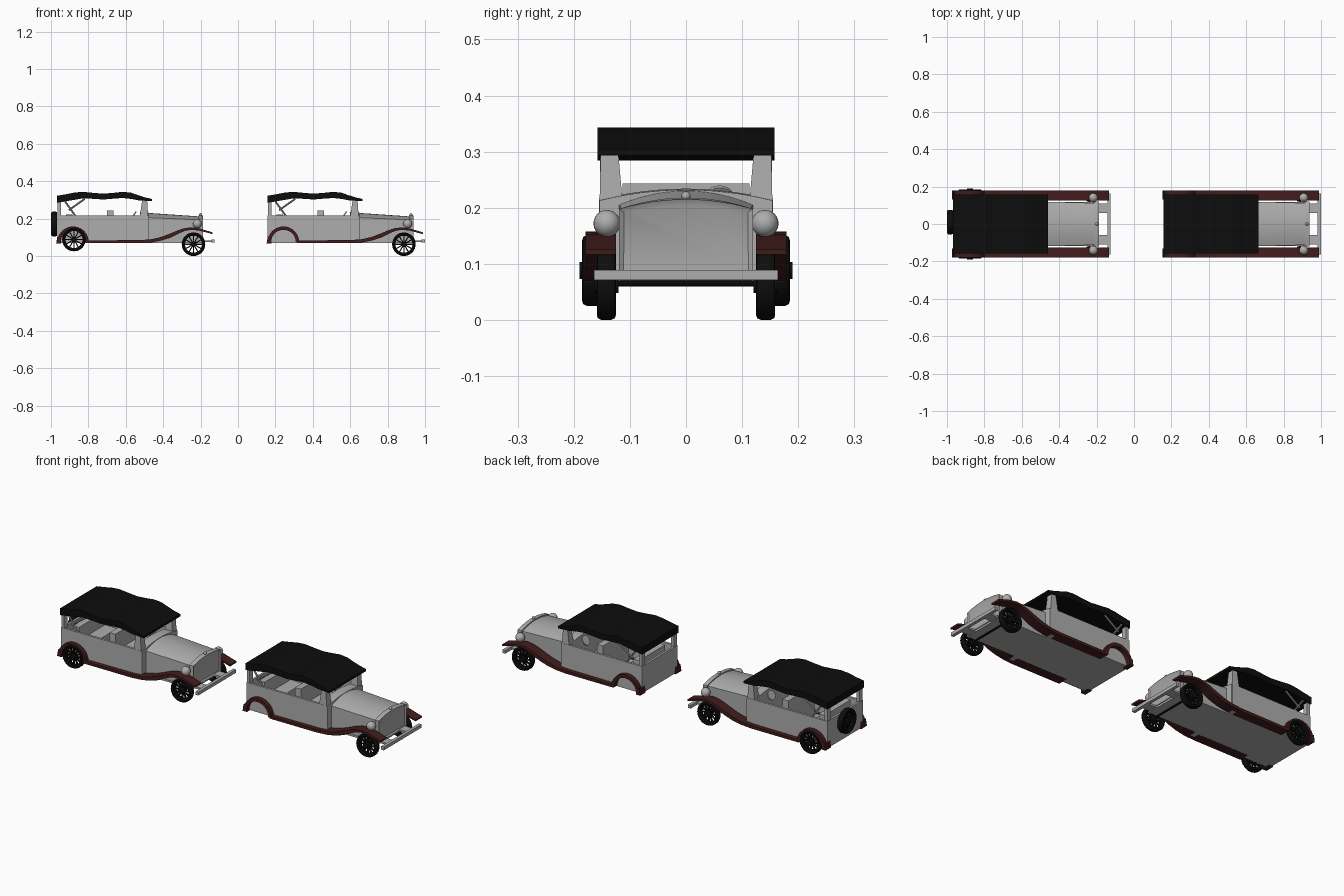
import bpy, bmesh, math
from mathutils import Vector, Matrix

if "Cube" in bpy.data.objects:
    bpy.data.objects.remove(bpy.data.objects["Cube"])

def material(name, rgb):
    m = bpy.data.materials.new(name)
    m.diffuse_color = (*rgb, 1)
    m.use_nodes = True
    m.node_tree.nodes["Principled BSDF"].inputs["Base Color"].default_value = m.diffuse_color
    return m

SILVER = material("silver_grey", (0.42, 0.42, 0.42))
BLACK = material("black", (0.004, 0.004, 0.004))
RED = material("dark_red", (0.055, 0.012, 0.012))
shift = 0.0  # x offset of the car being built

def finish(name, bm, mat, loc=(0, 0, 0), rot_z=0.0):
    bmesh.ops.recalc_face_normals(bm, faces=bm.faces)
    me = bpy.data.meshes.new(name)
    bm.to_mesh(me)
    bm.free()
    me.materials.append(mat)
    ob = bpy.data.objects.new(name, me)
    ob.location = Vector(loc) + Vector((shift, 0, 0))
    ob.rotation_euler.z = rot_z
    bpy.context.collection.objects.link(ob)
    return ob

def loft(name, rings, mat, inset=None):
    bm = bmesh.new()
    vs = [[bm.verts.new(p) for p in r] for r in rings]
    n = len(rings[0])
    for a, b in zip(vs, vs[1:]):
        for i in range(n):
            bm.faces.new((a[i], a[(i + 1) % n], b[(i + 1) % n], b[i]))
    bm.faces.new(vs[0])
    cap = bm.faces.new(vs[-1])
    if inset:
        bmesh.ops.recalc_face_normals(bm, faces=bm.faces)
        bmesh.ops.inset_region(bm, faces=[cap], thickness=inset[0], depth=inset[1])
    return finish(name, bm, mat)

def prism(name, outline, y0, y1, mat):
    """Side outline (x, z) extruded from y0 to y1."""
    return loft(name, [[(x, y, z) for x, z in outline] for y in (y0, y1)], mat)

def box(name, x0, x1, y0, y1, z0, z1, mat):
    return prism(name, [(x0, z0), (x1, z0), (x1, z1), (x0, z1)], y0, y1, mat)

def section(x, half, side, peak, z0=0.075, n=12):
    """Cross-section with an arched top."""
    arch = []
    for i in range(n + 1):
        t = -1 + 2 * i / n
        arch.append((x, half * t, side + (peak - side) * (1 - t * t)))
    return [(x, -half, z0)] + arch + [(x, half, z0)]

def rod(name, a, b, r, mat, n=8):
    a, b = Vector(a), Vector(b)
    bm = bmesh.new()
    m = Matrix.Translation((a + b) / 2) @ (b - a).to_track_quat('Z', 'Y').to_matrix().to_4x4()
    bmesh.ops.create_cone(bm, cap_ends=True, segments=n, radius1=r, radius2=r,
                          depth=(b - a).length, matrix=m)
    return finish(name, bm, mat)

def ball(name, loc, r, mat):
    bm = bmesh.new()
    bmesh.ops.create_uvsphere(bm, u_segments=20, v_segments=12, radius=r)
    return finish(name, bm, mat, loc)

def wheel(name, loc, rot_z=0.0, R=0.063, w=0.017):
    """Tyre ring, spokes and hub around the local y axis."""
    bm = bmesh.new()
    prof = [(0.72 * R, -0.7 * w), (0.86 * R, -w), (0.95 * R, -0.9 * w), (R, -0.5 * w),
            (R, 0.5 * w), (0.95 * R, 0.9 * w), (0.86 * R, w), (0.72 * R, 0.7 * w)]
    n = 32
    rings = [[bm.verts.new((r * math.cos(a), y, r * math.sin(a))) for r, y in prof]
             for a in (2 * math.pi * i / n for i in range(n))]
    for i in range(n):
        a, b = rings[i], rings[(i + 1) % n]
        for j in range(len(prof)):
            k = (j + 1) % len(prof)
            bm.faces.new((a[j], a[k], b[k], b[j]))
    for i in range(12):
        m = Matrix.Rotation(i * math.pi / 6, 4, 'Y') @ Matrix.Translation((0.42 * R, 0, 0)) \
            @ Matrix.Diagonal((0.7 * R, 0.008, 0.006, 1))
        bmesh.ops.create_cube(bm, size=1, matrix=m)
    bmesh.ops.create_cone(bm, cap_ends=True, segments=16, radius1=0.015, radius2=0.015,
                          depth=0.044 if rot_z == 0 else 0.03,
                          matrix=Matrix.Rotation(math.pi / 2, 4, 'X'))
    return finish(name, bm, BLACK, loc, rot_z)

def car(tag, complete):
    # body tub
    box("floor" + tag, -0.966, -0.48, -0.155, 0.155, 0.07, 0.082, SILVER)
    box("chassis" + tag, -0.48, -0.19, -0.118, 0.118, 0.07, 0.08, SILVER)
    box("rear_panel" + tag, -0.966, -0.954, -0.155, 0.155, 0.075, 0.217, SILVER)
    for s in (-1, 1):
        box("side_panel" + tag, -0.966, -0.48, s * 0.155, s * 0.143, 0.075, 0.217, SILVER)
    loft("cowl" + tag, [section(-0.525, 0.154, 0.215, 0.234),
                        section(-0.475, 0.154, 0.213, 0.232)], SILVER)
    # hood and radiator
    loft("hood" + tag, [section(-0.476, 0.119, 0.205, 0.23),
                        section(-0.2, 0.112, 0.193, 0.211)], SILVER)
    loft("radiator" + tag, [section(-0.212, 0.119, 0.198, 0.218, 0.08),
                            section(-0.187, 0.119, 0.198, 0.215, 0.08)], SILVER, (0.011, -0.006))
    ball("radiator_cap" + tag, (-0.2, 0, 0.221), 0.008, SILVER)
    # seats and steering wheel
    for x, top in ((-0.7, 0.243), (-0.92, 0.222)):
        box("seat_back" + tag, x, x + 0.035, -0.113, 0.113, 0.08, top, SILVER)
        box("seat_cushion" + tag, x + 0.03, x + 0.11, -0.113, 0.113, 0.08, 0.15, SILVER)
    rod("steering_wheel" + tag, (-0.562, 0.06, 0.218), (-0.556, 0.06, 0.214), 0.026, SILVER, 20)
    # soft top
    top = [(-0.968, 0.322), (-0.92, 0.33), (-0.875, 0.339), (-0.83, 0.343), (-0.78, 0.338),
           (-0.72, 0.333), (-0.66, 0.338), (-0.615, 0.343), (-0.57, 0.338), (-0.54, 0.327),
           (-0.5, 0.314), (-0.46, 0.305)]
    low = [(-0.46, 0.293), (-0.53, 0.297), (-0.57, 0.305), (-0.615, 0.31), (-0.66, 0.307),
           (-0.72, 0.302), (-0.78, 0.306), (-0.83, 0.308), (-0.875, 0.3), (-0.968, 0.284)]
    prism("soft_top" + tag, top + low, -0.158, 0.158, BLACK)
    # windscreen and rear posts, folding struts
    for s in (-1, 1):
        loft("windscreen_post" + tag,
             [[(-0.525, s * 0.113, 0.21), (-0.48, s * 0.113, 0.21),
               (-0.48, s * 0.154, 0.21), (-0.525, s * 0.154, 0.21)],
              [(-0.512, s * 0.121, 0.302), (-0.486, s * 0.121, 0.302),
               (-0.486, s * 0.152, 0.302), (-0.512, s * 0.152, 0.302)]], SILVER)
        box("rear_post" + tag, -0.964, -0.947, s * 0.153, s * 0.125, 0.21, 0.295, SILVER)
        rod("strut_long" + tag, (-0.87, s * 0.147, 0.215), (-0.925, s * 0.147, 0.292), 0.005, SILVER)
        rod("strut_short" + tag, (-0.905, s * 0.147, 0.245), (-0.82, s * 0.147, 0.305), 0.005, SILVER)
    # fenders and running boards
    arch = []
    for r, flip in ((0.084, 1), (0.066, -1)):
        arch += [(-0.882 + r * math.cos(a), 0.074 + r * math.sin(a))
                 for a in [math.pi * i / 18 for i in range(19)][::flip]]
    upper = [(-0.81, 0.083), (-0.52, 0.085), (-0.46, 0.09), (-0.41, 0.102), (-0.36, 0.121),
             (-0.32, 0.138), (-0.285, 0.149), (-0.25, 0.153), (-0.21, 0.148), (-0.135, 0.126)]
    lower = [(-0.136, 0.117), (-0.21, 0.136), (-0.25, 0.14), (-0.285, 0.134), (-0.32, 0.118),
             (-0.36, 0.098), (-0.41, 0.082), (-0.46, 0.073), (-0.52, 0.069), (-0.81, 0.069)]
    for s in (-1, 1):
        prism("rear_fender" + tag, arch, s * 0.15, s * 0.179, RED)
        prism("fender_tail" + tag, [(-0.972, 0.068), (-0.946, 0.068), (-0.95, 0.1), (-0.966, 0.105)],
              s * 0.13, s * 0.179, RED)
        prism("front_fender" + tag, upper + lower, s * 0.125, s * 0.179, RED)
        # headlights, bumper brackets and front wheels
        ball("headlight" + tag, (-0.218, s * 0.141, 0.172), 0.024, SILVER)
        rod("headlight_bracket" + tag, (-0.218, s * 0.1, 0.165), (-0.218, s * 0.141, 0.165), 0.005, SILVER)
        box("bumper_bracket" + tag, -0.2, -0.138, s * 0.06, s * 0.11, 0.074, 0.084, SILVER)
        wheel("front_wheel" + tag, (-0.238, s * 0.142, 0.063))
        if complete:
            wheel("rear_wheel" + tag, (-0.877, s * 0.168, 0.088))
    box("bumper" + tag, -0.143, -0.126, -0.164, 0.164, 0.071, 0.089, SILVER)
    rod("front_axle" + tag, (-0.238, -0.14, 0.065), (-0.238, 0.14, 0.065), 0.005, BLACK)
    if complete:
        wheel("spare_wheel" + tag, (-0.983, 0.01, 0.171), math.pi / 2, 0.066, 0.016)

car("_left", True)
shift = 1.125
car("_right", False)

# smooth rounded parts, keep edges sharp
bpy.ops.object.select_all(action='SELECT')
bpy.context.view_layer.objects.active = bpy.context.selected_objects[0]
bpy.ops.object.shade_smooth_by_angle(angle=math.radians(35))
